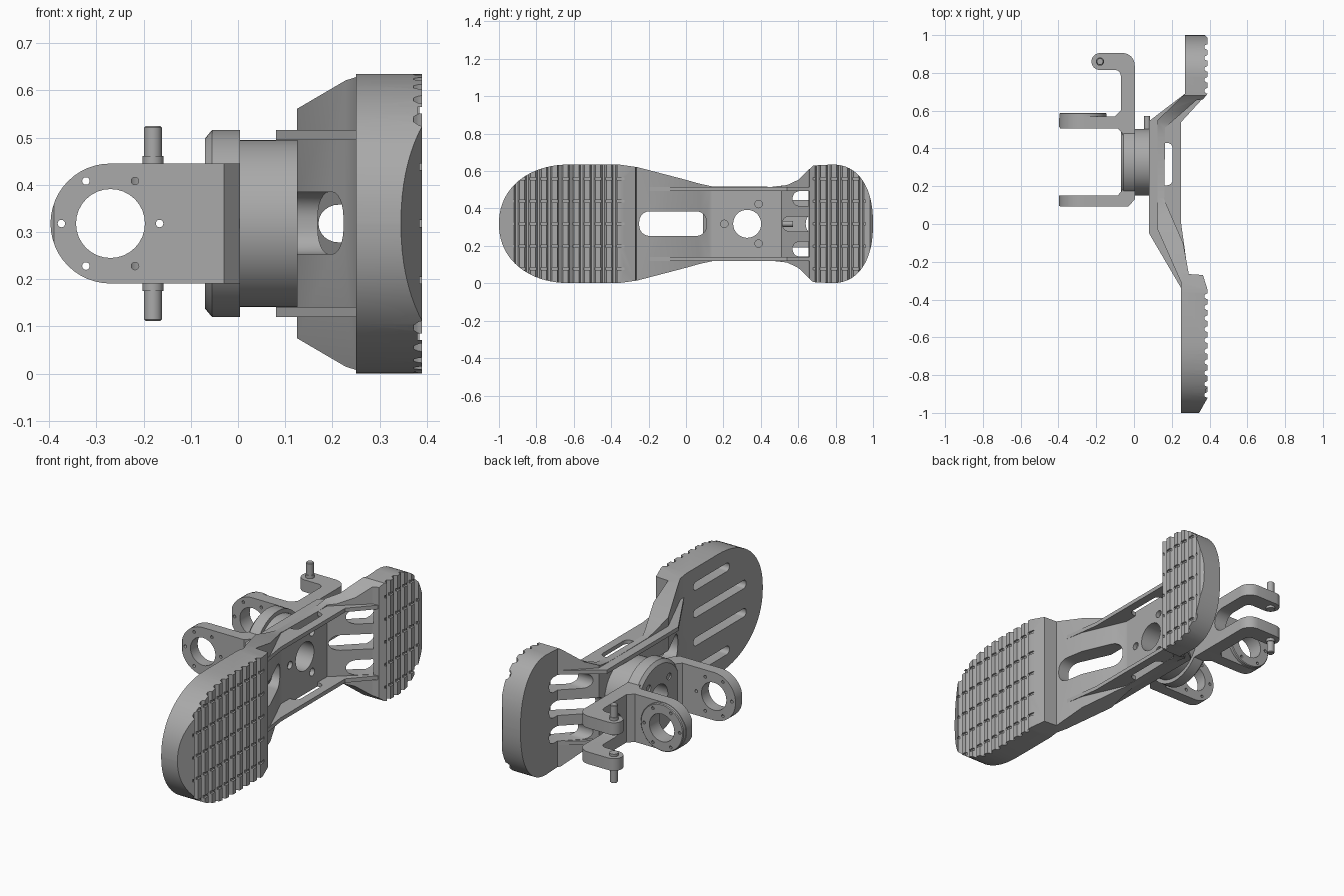
import bpy, bmesh, math
from mathutils import Vector

if "Cube" in bpy.data.objects:
    bpy.data.objects.remove(bpy.data.objects["Cube"])

ZC, YC = 0.318, 0.327      # mid height, pivot axis position
grey = bpy.data.materials.new("mid_grey")
grey.diffuse_color = (0.40, 0.40, 0.40, 1)
grey.use_nodes = True
grey.node_tree.nodes["Principled BSDF"].inputs["Base Color"].default_value = grey.diffuse_color


def place(axis, a, b, h):
    return {"X": (h, a, b), "Y": (a, h, b), "Z": (a, b, h)}[axis]


def add_prism(bm, axis, pts, lo, hi):
    """Extrude a closed 2D outline along one axis."""
    r0 = [bm.verts.new(place(axis, a, b, lo)) for a, b in pts]
    r1 = [bm.verts.new(place(axis, a, b, hi)) for a, b in pts]
    bm.faces.new(r0)
    bm.faces.new(r1)
    n = len(pts)
    for i in range(n):
        j = (i + 1) % n
        bm.faces.new((r0[i], r0[j], r1[j], r1[i]))


def solids(name, items):
    """One object from several (axis, outline, low, high) prisms."""
    bm = bmesh.new()
    for it in items:
        add_prism(bm, *it)
    bmesh.ops.recalc_face_normals(bm, faces=bm.faces)
    me = bpy.data.meshes.new(name)
    bm.to_mesh(me)
    bm.free()
    ob = bpy.data.objects.new(name, me)
    bpy.context.collection.objects.link(ob)
    me.materials.append(grey)
    return ob


def boolean(ob, items, op="DIFFERENCE"):
    cutter = solids("cutter", items)
    cutter.hide_render = True
    m = ob.modifiers.new("cut", "BOOLEAN")
    m.operation, m.object, m.solver = op, cutter, "EXACT"
    bpy.context.view_layer.objects.active = ob
    bpy.ops.object.modifier_apply(modifier=m.name)
    bpy.data.objects.remove(cutter)


def arc(ca, cb, r, a0, a1, n):
    return [(ca + r * math.cos(math.radians(a0 + (a1 - a0) * i / n)),
             cb + r * math.sin(math.radians(a0 + (a1 - a0) * i / n))) for i in range(n + 1)]


def circle(ca, cb, r, n=32):
    return arc(ca, cb, r, 0, 360, n)[:-1]


def rect(a0, a1, b0, b1):
    return [(a0, b0), (a1, b0), (a1, b1), (a0, b1)]


def slot(a0, a1, b0, b1, r):
    """Rounded rectangle."""
    return (arc(a1 - r, b1 - r, r, 0, 90, 6) + arc(a0 + r, b1 - r, r, 90, 180, 6)
            + arc(a0 + r, b0 + r, r, 180, 270, 6) + arc(a1 - r, b0 + r, r, 270, 360, 6))


def ringed(name, axis, ca, cb, rings, n=48):
    """Turned solid from (position, radius) pairs."""
    bm = bmesh.new()
    loops = [[bm.verts.new(place(axis, a, b, h)) for a, b in circle(ca, cb, r, n)]
             for h, r in rings]
    bm.faces.new(loops[0])
    bm.faces.new(loops[-1])
    for p, q in zip(loops, loops[1:]):
        for i in range(n):
            j = (i + 1) % n
            bm.faces.new((p[i], p[j], q[j], q[i]))
    bmesh.ops.recalc_face_normals(bm, faces=bm.faces)
    me = bpy.data.meshes.new(name)
    bm.to_mesh(me)
    bm.free()
    ob = bpy.data.objects.new(name, me)
    bpy.context.collection.objects.link(ob)
    me.materials.append(grey)
    return ob


# Foot: side profile crossed with the sole outline
profile = [(.25, -1), (.25, -.31), (.125, -.03), (.125, .55), (.27, .69), (.27, 1),
           (.375, 1), (.39, .985), (.39, .69), (.365, .66), (.33, .655), (.165, .51),
           (.16, .13), (.26, -.1), (.29, -.265), (.365, -.27), (.39, -.35),
           (.39, -.92), (.345, -1)]
H = .317


def tip(yc, a, exp, n=20):
    """Rounded end, listed from widest point to the tip."""
    return [(yc + a * math.sin(t) ** (2 / exp), H * math.cos(t) ** (2 / exp))
            for t in (math.pi / 2 * i / n * .9999 for i in range(n + 1))]


upper = [(y, h) for y, h in reversed(tip(-.62, -.38, 2.15))]
upper += [(-.36, .317), (-.26, .303), (.0, .235), (.07, .215), (.14, .2), (.46, .198),
          (.54, .207), (.6, .235), (.68, .312)]
upper += tip(.78, .22, 2.3)
outline = [(y, ZC + h) for y, h in upper] + [(y, ZC - h) for y, h in reversed(upper)]
foot = solids("foot", [("Z", profile, -.05, .7)])
boolean(foot, [("X", outline, 0, .5)], "INTERSECT")

# Openings in the web, ramp and heel
boolean(foot, [("X", slot(-.25, .11, .253, .385, .055), 0, .5),
               ("X", circle(YC, ZC, .075), 0, .5)]
        + [("X", circle(YC + .122 * math.cos(t), ZC + .122 * math.sin(t), .02, 16), .14, .3)
           for t in (math.pi, math.pi / 3, -math.pi / 3)]
        + [("X", slot(y, .76, ZC + z - .04, ZC + z + .04, .038), 0, .335)
           for y, z in ((.515, 0), (.57, .135), (.57, -.135))])

# Long grooves in the toe back
boolean(foot, [("X", slot(y0, y1, ZC + z - .022, ZC + z + .022, .02), .2, .31)
               for y0, y1, z in ((-.72, -.42, .22), (-.86, -.42, .075),
                                 (-.86, -.42, -.075), (-.72, -.42, -.22))])

# Tread: cross grooves, then lengthwise grooves
treads = [-.905 + .058 * i for i in range(10)] + [.705 + .058 * i for i in range(5)]
boolean(foot, [("Z", [(.372, y - .006), (.372, y + .006), (.382, y + .013), (.40, y + .018),
                      (.40, y - .018), (.382, y - .013)], -.1, .8) for y in treads])
boolean(foot, [("Y", rect(.38, .42, ZC + .12 * k - .007, ZC + .12 * k + .007), y0, y1)
               for k in (-2, -1, 0, 1, 2) for y0, y1 in ((-.93, -.33), (.68, .96))])

# Side flanges with a slot
flange = [(.08, -.05), (.25, -.34), (.28, -.3), (.285, -.25), (.25, 0), (.25, .54),
          (.36, .66), (.27, .69), (.08, .545)]
for side, name in ((1, "upper_flange"), (-1, "lower_flange")):
    z0 = ZC + side * .187
    fl = solids(name, [("Z", flange, z0 - .0105, z0 + .0105)])
    boolean(fl, [("Z", slot(.135, .205, .205, .43, .03), 0, .7)])

# Swivel neck and stop pin
neck = ringed("swivel_neck", "X", YC, ZC, [(-.0, .177), (.126, .177)])
boolean(neck, [("X", circle(YC, ZC, .075), -.2, .3)])
ringed("stop_pin", "Y", .07, ZC, [(.45, .016), (.572, .016)], 16)

# Fork flange plate
plate = ringed("fork_plate", "X", YC, ZC, [(-.07, .18), (-.055, .198), (.004, .198)])
boolean(plate, [("X", circle(YC, ZC, .075), -.2, .3)]
        + [("X", circle(YC + .122 * math.cos(t), ZC + .122 * math.sin(t), .018, 16), -.1, -.03)
           for t in (.8, 2.35, 3.93, 5.5)])
boolean(plate, [("Z", rect(-.2, .1, .0, .11), -.1, .8), ("Z", rect(-.2, .1, .54, .8), -.1, .8)])

# Fork: U-shaped plan crossed with round-ended arm outline
fork_plan = [(-.4, .1), (-.39, .092), (-.03, .092), (.004, .13), (.004, .57), (-.38, .57),
             (-.4, .56), (-.4, .52), (-.39, .505), (-.085, .505), (-.062, .48), (-.062, .18),
             (-.085, .152), (-.4, .152)]
R = .127
arm = [(.1, ZC - R), (.1, ZC + R)] + arc(-.27, ZC, R, 90, 270, 24)
fork = solids("fork", [("Z", fork_plan, .1, .6)])
boolean(fork, [("Y", arm, 0, .8)], "INTERSECT")
bores = [("Y", circle(-.27, ZC, .073), 0, .8)] + [
    ("Y", circle(-.27 + .104 * math.cos(t), ZC + .104 * math.sin(t), .008, 12), 0, .8)
    for t in (i * math.pi / 3 for i in range(6))]
boolean(fork, bores)
boolean(fork, [("X", circle(YC, ZC, .075), -.2, .1)])
boss = ringed("bearing_boss", "Y", -.27, ZC, [(.565, .125), (.584, .125), (.588, .121)])
boolean(boss, bores)

# Split hooked bracket with pivot pins
hook = ([(.004, .5), (.004, .84)] + arc(-.06, .841, .064, 10, 90, 6)
        + arc(-.18, .86, .045, 90, 270, 12)
        + [(-.1, .815)] + arc(-.1, .785, .03, 80, 0, 4) + [(-.07, .6), (-.105, .565), (-.105, .52)])
bracket = solids("hooked_bracket", [("Z", hook, ZC - R, ZC + R)])
boolean(bracket, [("X", slot(.64, 1.2, .255, .381, .06), -.4, .2)])
for s, name in ((1, "upper_pivot_pin"), (-1, "lower_pivot_pin")):
    ringed(name, "Z", -.18, .86, [(ZC + s * h, r) for h, r in
           ((.05, .022), (.143, .022), (.1431, .019), (.203, .019), (.206, .016))], 24)

# Smooth round walls, keep hard edges
for ob in bpy.context.scene.objects:
    ob.select_set(True)
bpy.context.view_layer.objects.active = foot
bpy.ops.object.shade_smooth_by_angle(angle=math.radians(30))
